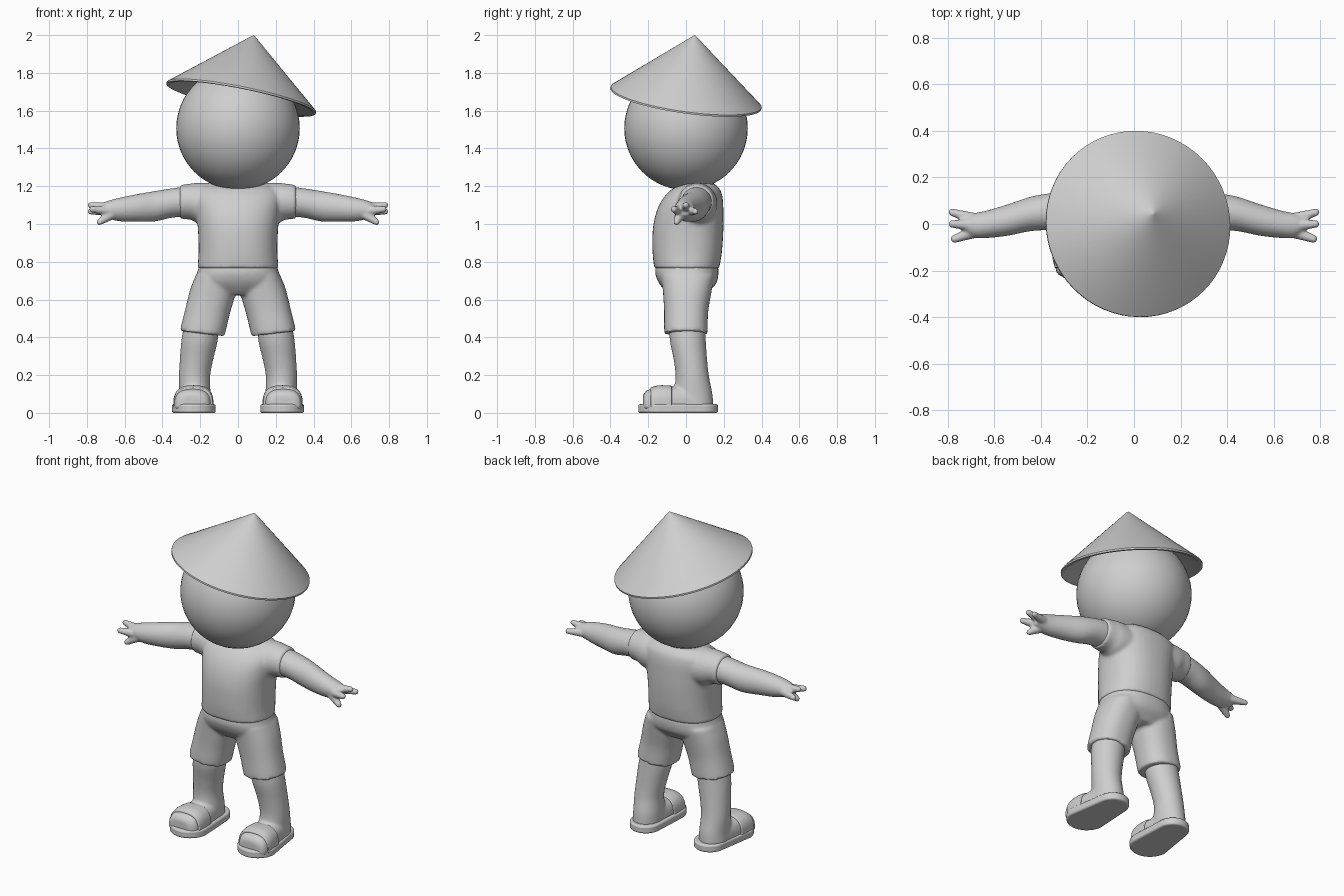
import bpy, bmesh, math
from mathutils import Vector

if "Cube" in bpy.data.objects:
    bpy.data.objects.remove(bpy.data.objects["Cube"])

clay = bpy.data.materials.new("light_grey")
clay.diffuse_color = (0.62, 0.62, 0.62, 1)
clay.use_nodes = True
clay.node_tree.nodes["Principled BSDF"].inputs["Base Color"].default_value = clay.diffuse_color


def finish(name, bm, voxel=0, smooth=2, mirror=False, bevel=0):
    """Turn a bmesh into an object with the shared material and modifiers."""
    bmesh.ops.recalc_face_normals(bm, faces=bm.faces)
    me = bpy.data.meshes.new(name)
    bm.to_mesh(me)
    bm.free()
    ob = bpy.data.objects.new(name, me)
    bpy.context.collection.objects.link(ob)
    me.materials.append(clay)
    bpy.ops.object.select_all(action='DESELECT')
    ob.select_set(True)
    bpy.context.view_layer.objects.active = ob
    bpy.ops.object.shade_smooth_by_angle(angle=math.radians(40))
    if bevel:
        m = ob.modifiers.new("Bevel", 'BEVEL')
        m.width, m.segments = bevel, 3
        m.limit_method, m.angle_limit = 'ANGLE', math.radians(50)
    if voxel:
        m = ob.modifiers.new("Blend", 'REMESH')
        m.mode, m.voxel_size, m.use_smooth_shade = 'VOXEL', voxel, True
        m = ob.modifiers.new("Relax", 'SMOOTH')
        m.iterations = smooth
    if mirror:
        m = ob.modifiers.new("Mirror", 'MIRROR')
        m.use_clip = False
        m.use_mirror_merge = False
    return ob


def spline(rows, steps=4):
    """Catmull-Rom resampling of equal-length number rows."""
    out = []
    for i in range(len(rows) - 1):
        p0, p1, p2 = rows[max(i - 1, 0)], rows[i], rows[i + 1]
        p3 = rows[min(i + 2, len(rows) - 1)]
        for s in range(steps):
            t = s / steps
            out.append([0.5 * (2 * b + (c - a) * t + (2 * a - 5 * b + 4 * c - d) * t * t
                               + (3 * b - a - 3 * c + d) * t ** 3)
                        for a, b, c, d in zip(p0, p1, p2, p3)])
    return out + [list(rows[-1])]


def loft(bm, axis, rows, side=1, power=2.0, slant=0.0, n=40):
    """Rows: station, min/max of first cross axis, min/max of second cross axis."""
    a, b = [k for k in range(3) if k != axis]
    rings = []
    for s, a0, a1, b0, b1 in spline(rows):
        ring = []
        for k in range(n):
            t = 2 * math.pi * k / n
            c, d = math.cos(t), math.sin(t)
            da = math.copysign(abs(c) ** (2 / power), c) * (a1 - a0) / 2
            v = Vector((0, 0, 0))
            v[axis] = s + slant * da
            v[a] = (a0 + a1) / 2 + da
            v[b] = (b0 + b1) / 2 + math.copysign(abs(d) ** (2 / power), d) * (b1 - b0) / 2
            v.x *= side
            ring.append(bm.verts.new(v))
        rings.append(ring)
    for r, q in zip(rings, rings[1:]):
        for k in range(n):
            bm.faces.new((r[k], r[(k + 1) % n], q[(k + 1) % n], q[k]))
    bm.faces.new(rings[0])
    bm.faces.new(rings[-1])


def finger(bm, start, end, r0, r1):
    """Tapered chain of small balls, fused by the remesh."""
    start, end = Vector(start), Vector(end)
    for i in range(9):
        t = i / 8
        res = bmesh.ops.create_icosphere(bm, subdivisions=2, radius=r0 + (r1 - r0) * t)
        bmesh.ops.translate(bm, verts=res["verts"], vec=start.lerp(end, t))


# Head
bm = bmesh.new()
bmesh.ops.create_uvsphere(bm, u_segments=48, v_segments=32, radius=0.327)
bmesh.ops.translate(bm, verts=bm.verts, vec=(0, 0, 1.507))
finish("head", bm)

# Tilted conical hat, hollow underneath
bm = bmesh.new()
profile = [(0, 0.341), (0.008, 0.337), (0.403, 0.006), (0.403, -0.004), (0.385, -0.004), (0, 0.315)]
pts = [bm.verts.new((r, 0, z)) for r, z in profile]
edges = [bm.edges.new(e) for e in zip(pts, pts[1:])]
bmesh.ops.spin(bm, geom=pts + edges, cent=(0, 0, 0), axis=(0, 0, 1),
               angle=2 * math.pi, steps=64, use_duplicate=False)
bmesh.ops.remove_doubles(bm, verts=bm.verts, dist=0.0005)
hat = finish("hat", bm)
hat.location = (0.017, 0, 1.667)
hat.rotation_mode = 'QUATERNION'
hat.rotation_quaternion = Vector((0, 0, 1)).rotation_difference(Vector((0.2, 0.14, 1)))

# Shirt: torso with both short sleeves
bm = bmesh.new()
loft(bm, 2, [(0.765, -0.215, 0.215, -0.168, 0.176), (0.85, -0.209, 0.209, -0.177, 0.190),
             (0.97, -0.212, 0.212, -0.176, 0.198), (1.06, -0.222, 0.222, -0.158, 0.198),
             (1.13, -0.23, 0.23, -0.125, 0.195), (1.18, -0.215, 0.215, -0.08, 0.182),
             (1.215, -0.16, 0.16, -0.02, 0.15)], power=2.3)
for side in (1, -1):
    loft(bm, 0, [(0.08, -0.05, 0.17, 0.99, 1.215), (0.20, -0.045, 0.165, 1.00, 1.218),
                 (0.25, -0.04, 0.155, 1.022, 1.214), (0.308, -0.035, 0.146, 1.028, 1.206)], side)
finish("shirt", bm, 0.01, 4)

# Shorts: hips with two legs and slanted hems
bm = bmesh.new()
loft(bm, 2, [(0.79, -0.203, 0.203, -0.158, 0.168), (0.74, -0.217, 0.217, -0.163, 0.172),
             (0.69, -0.228, 0.228, -0.145, 0.162), (0.65, -0.20, 0.20, -0.115, 0.13),
             (0.625, -0.13, 0.13, -0.09, 0.105)], power=2.3)
for side in (1, -1):
    loft(bm, 2, [(0.72, 0.01, 0.222, -0.13, 0.15), (0.64, 0.015, 0.253, -0.122, 0.135),
                 (0.54, 0.043, 0.278, -0.116, 0.118), (0.46, 0.062, 0.298, -0.116, 0.115),
                 (0.42, 0.072, 0.307, -0.115, 0.115)], side, 2.3, 0.12)
finish("shorts", bm, 0.01, 4)

# Arm with hand, three fingers and thumb
bm = bmesh.new()
loft(bm, 0, [(0.25, -0.025, 0.138, 1.035, 1.2), (0.34, -0.026, 0.134, 1.035, 1.19),
             (0.44, -0.03, 0.118, 1.014, 1.174), (0.54, -0.05, 0.085, 1.012, 1.157),
             (0.63, -0.06, 0.058, 1.015, 1.138), (0.69, -0.058, 0.045, 1.03, 1.122),
             (0.725, -0.035, 0.03, 1.045, 1.108)])
finger(bm, (0.69, -0.005, 1.085), (0.78, 0.0, 1.10), 0.03, 0.017)
finger(bm, (0.69, 0.022, 1.07), (0.78, 0.05, 1.066), 0.028, 0.017)
finger(bm, (0.69, -0.035, 1.07), (0.77, -0.064, 1.078), 0.028, 0.018)
finger(bm, (0.675, -0.03, 1.05), (0.733, -0.05, 1.01), 0.03, 0.017)
finish("arm", bm, 0.007, 3, mirror=True)

# Lower leg with bare foot
bm = bmesh.new()
loft(bm, 2, [(0.03, 0.145, 0.315, -0.065, 0.145), (0.10, 0.145, 0.312, -0.065, 0.14),
             (0.19, 0.148, 0.313, -0.055, 0.122), (0.28, 0.132, 0.308, -0.065, 0.112),
             (0.38, 0.108, 0.30, -0.085, 0.105), (0.47, 0.10, 0.285, -0.09, 0.10)])
loft(bm, 1, [(-0.228, 0.185, 0.30, -0.01, 0.09), (-0.215, 0.158, 0.328, -0.04, 0.113),
             (-0.18, 0.142, 0.338, -0.06, 0.128), (-0.11, 0.138, 0.333, -0.06, 0.137),
             (-0.03, 0.142, 0.322, -0.06, 0.14), (0.05, 0.15, 0.312, -0.06, 0.14)], power=2.8)
bmesh.ops.bisect_plane(bm, geom=bm.verts[:] + bm.edges[:] + bm.faces[:],
                       plane_co=(0, 0, 0.02), plane_no=(0, 0, -1), clear_outer=True)
bmesh.ops.holes_fill(bm, edges=[e for e in bm.edges if e.is_boundary])
finish("leg", bm, 0.009, 4, mirror=True)

# Sandal strap over the toes
bm = bmesh.new()
loft(bm, 1, [(-0.188, 0.134, 0.342, -0.06, 0.134), (-0.15, 0.130, 0.343, -0.06, 0.145),
             (-0.105, 0.130, 0.340, -0.06, 0.146), (-0.075, 0.132, 0.336, -0.06, 0.143)], power=2.7)
bmesh.ops.bisect_plane(bm, geom=bm.verts[:] + bm.edges[:] + bm.faces[:],
                       plane_co=(0, 0, 0.03), plane_no=(0, 0, -1), clear_outer=True)
bmesh.ops.holes_fill(bm, edges=[e for e in bm.edges if e.is_boundary])
finish("sandal_strap", bm, bevel=0.004, mirror=True)

# Sandal sole: wide toe circle joined to a narrower heel circle
bm = bmesh.new()
outline = []
for k in range(48):
    t = 2 * math.pi * (k + 0.5) / 48
    cx, cy, r = (0.222, 0.078, 0.092) if math.sin(t) > 0 else (0.234, -0.137, 0.116)
    outline.append(bm.verts.new((cx + r * math.cos(t), cy + r * math.sin(t), 0)))
base = bm.faces.new(outline)
top = bmesh.ops.extrude_face_region(bm, geom=[base])["geom"]
bmesh.ops.translate(bm, verts=[v for v in top if isinstance(v, bmesh.types.BMVert)], vec=(0, 0, 0.046))
finish("sandal_sole", bm, bevel=0.01, mirror=True)
